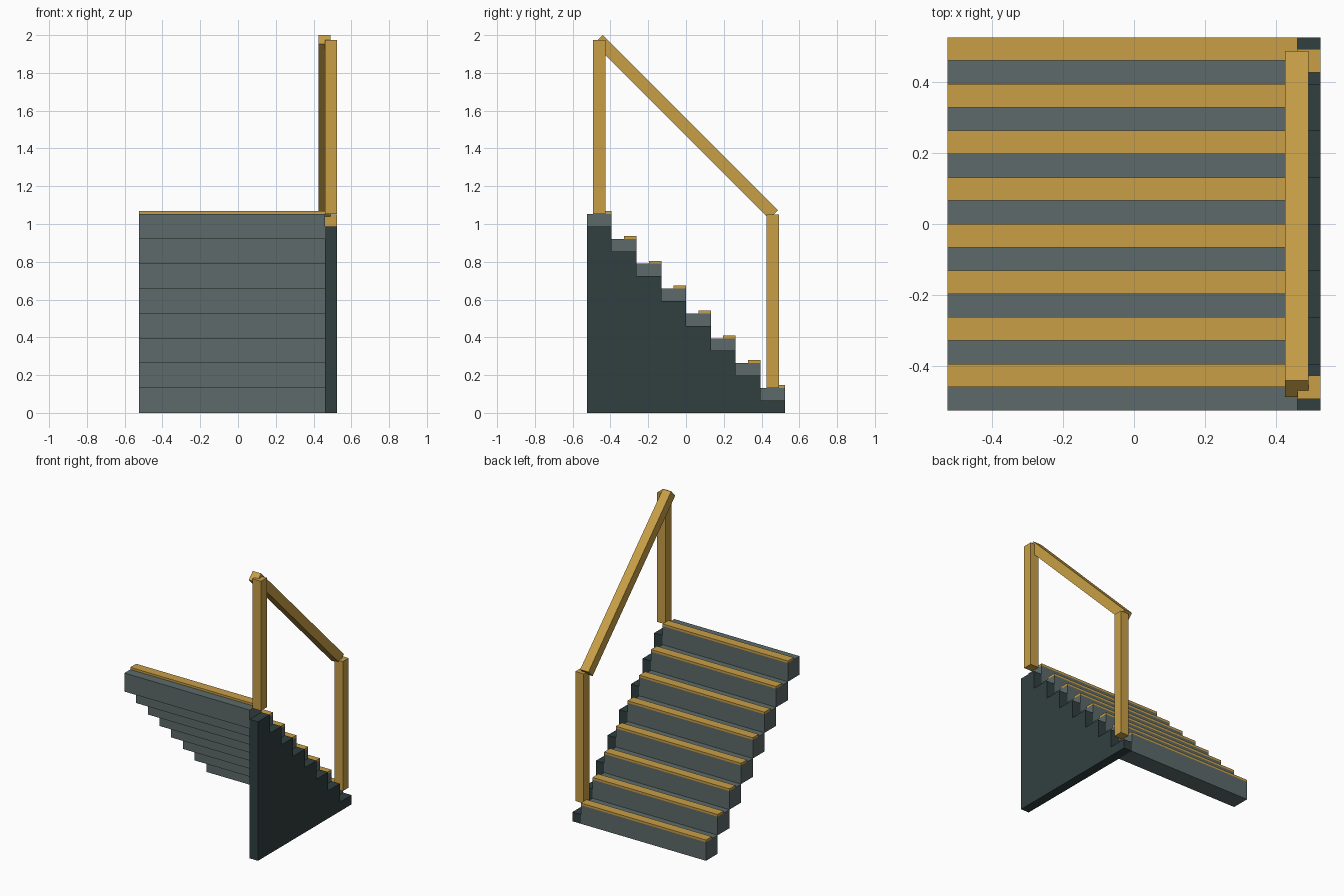
import bpy, bmesh, math
from mathutils import Matrix

cube = bpy.data.objects.get("Cube")
if cube:
    bpy.data.objects.remove(cube, do_unlink=True)

STEPS = 8
RUN = 0.1312                  # depth of a step
RISE = 0.1316                 # height of a step
HALF = 0.525                  # half width of the flight
BAR = 0.0656                  # thickness of wall, posts and rail
NOSE = 0.0155                 # thickness of the step strips
WALL_X = HALF - BAR           # inner face of the side wall
POST = 0.92                   # post length


def material(name, srgb):
    lin = [((c / 255 + 0.055) / 1.055) ** 2.4 for c in srgb] + [1.0]
    m = bpy.data.materials.new(name)
    m.diffuse_color = lin
    m.use_nodes = True
    bsdf = next(n for n in m.node_tree.nodes if n.type == 'BSDF_PRINCIPLED')
    bsdf.inputs["Base Color"].default_value = lin
    bsdf.inputs["Roughness"].default_value = 0.8
    return m


gold = material("ochre wood", (200, 159, 70))
grey = material("slate grey", (93, 106, 106))
dark = material("dark slate", (49, 63, 63))


def finish(name, bm, mat):
    bmesh.ops.recalc_face_normals(bm, faces=bm.faces)
    me = bpy.data.meshes.new(name)
    bm.to_mesh(me)
    bm.free()
    me.materials.append(mat)
    ob = bpy.data.objects.new(name, me)
    bpy.context.collection.objects.link(ob)
    return ob


def box(name, lo, hi, mat):
    size = [b - a for a, b in zip(lo, hi)]
    mid = [(a + b) / 2 for a, b in zip(lo, hi)]
    bm = bmesh.new()
    bmesh.ops.create_cube(bm, size=1, matrix=Matrix.Translation(mid) @ Matrix.Diagonal((*size, 1)))
    return finish(name, bm, mat)


# Step blocks rising towards the front, each with a strip on its back edge
for i in range(STEPS):
    y1 = HALF - i * RUN
    top = (i + 1) * RISE
    box(f"step_{i + 1}", (-HALF, y1 - RUN, top - RISE), (WALL_X, y1, top), grey)
    box(f"step_strip_{i + 1}", (-HALF, y1 - BAR, top), (WALL_X, y1, top + NOSE), gold)

# Side wall: stepped outline half a rise below the treads, extruded sideways
outline = [(-HALF, 0), (HALF, 0)]
for i in range(STEPS):
    z = (i + 0.5) * RISE
    outline += [(HALF - i * RUN, z), (HALF - (i + 1) * RUN, z)]
bm = bmesh.new()
face = bm.faces.new([bm.verts.new((WALL_X, y, z)) for y, z in outline])
ext = bmesh.ops.extrude_face_region(bm, geom=[face])
bmesh.ops.translate(bm, vec=(BAR, 0, 0),
                    verts=[v for v in ext["geom"] if isinstance(v, bmesh.types.BMVert)])
finish("side_wall", bm, dark)

# Handrail posts over the lowest and highest steps
for name, y, z in (("lower_post", HALF - RUN / 2, RISE),
                   ("upper_post", -HALF + RUN / 2, STEPS * RISE)):
    box(name, (WALL_X, y - BAR / 2, z), (HALF, y + BAR / 2, z + POST), gold)

# Sloping handrail on the inner side of the posts
rail = box("handrail", (-BAR / 2, -0.656, -BAR / 2), (BAR / 2, 0.656, BAR / 2), gold)
rail.location = (0.458, 0, 1.513)
rail.rotation_euler = (math.radians(-45), 0, 0)
